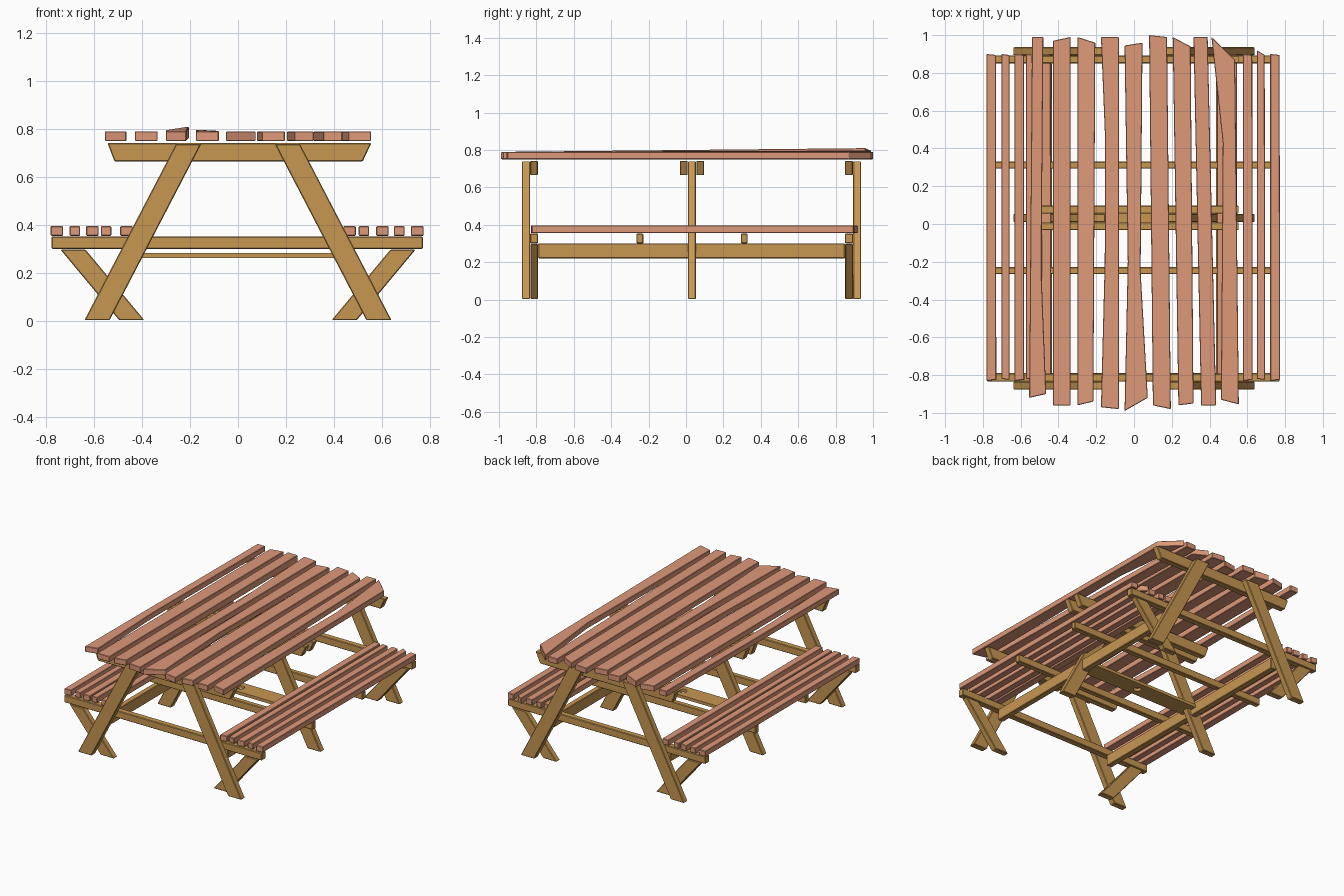
import bpy, bmesh

if "Cube" in bpy.data.objects:
    bpy.data.objects.remove(bpy.data.objects["Cube"])


def material(name, color):
    m = bpy.data.materials.new(name)
    m.diffuse_color = (*color, 1)
    m.use_nodes = True
    m.node_tree.nodes["Principled BSDF"].inputs["Base Color"].default_value = m.diffuse_color
    return m


SLAT = material("salmon_wood", (0.73, 0.32, 0.19))
FRAME = material("ochre_wood", (0.57, 0.31, 0.085))


def prism(name, outline, axis, lo, hi, mat, bevel=0.004, lift=None):
    """Extrude an outline along y (x,z outline) or z (x,y outline)."""
    bm = bmesh.new()
    put = (lambda a, b, t: (a, t, b)) if axis == 'y' else (lambda a, b, t: (a, b, t))
    rings = [[bm.verts.new(put(a, b, t)) for a, b in outline] for t in (lo, hi)]
    for i, dz in (lift or {}).items():
        rings[1][i].co.z += dz
        rings[0][i].co.z += dz * 0.5
    n = len(outline)
    bm.faces.new(rings[0])
    bm.faces.new(rings[1][::-1])
    for i in range(n):
        j = (i + 1) % n
        bm.faces.new((rings[0][j], rings[0][i], rings[1][i], rings[1][j]))
    bmesh.ops.recalc_face_normals(bm, faces=bm.faces)
    me = bpy.data.meshes.new(name)
    bm.to_mesh(me)
    bm.free()
    me.materials.append(mat)
    ob = bpy.data.objects.new(name, me)
    bpy.context.collection.objects.link(ob)
    if bevel:
        mod = ob.modifiers.new("bevel", 'BEVEL')
        mod.width = bevel
        mod.segments = 1
    return ob


def rect(x0, x1, y0, y1):
    return [(x0, y0), (x1, y0), (x1, y1), (x0, y1)]


# Table top: hand-cut irregular planks (front-left, front-right, ..., back-right, back-left)
planks = [
    [(-.555, -.92), (-.465, -.90), (-.49, -.25), (-.48, .99), (-.54, .99)],
    [(-.43, -.96), (-.335, -.96), (-.335, .99), (-.43, .97)],
    [(-.30, -.96), (-.215, -.94), (-.205, .96), (-.30, .99)],
    [(-.175, -.97), (-.08, -.98), (-.08, .99), (-.175, .99), (-.153, .45), (-.155, -.2)],
    [(-.05, -.99), (.073, -.92), (.035, -.25), (.045, .96), (-.05, .945), (-.033, -.2)],
    [(.10, -.96), (.195, -.98), (.175, .99), (.08, 1.0)],
    [(.235, -.96), (.315, -.95), (.30, .94), (.205, .99)],
    [(.355, -.96), (.435, -.96), (.39, .99), (.315, .99)],
    [(.46, -.93), (.555, -.955), (.535, .87), (.41, .99), (.47, .43)],
]
for k, outline in enumerate(planks):
    lift = {2: {2: .02, 3: .005}, 3: {2: .002, 3: .007}}.get(k)
    prism(f"top_plank_{k + 1}", outline, 'z', .75, .79, SLAT, .003, lift)

# Bench slats on each side
for side, centres in (("left", (-.755, -.68, -.607, -.55, -.465)),
                      ("right", (.747, .672, .602, .525, .465))):
    for k, c in enumerate(centres):
        w = .026 if k % 2 == 0 else .022
        prism(f"{side}_bench_slat_{k + 1}",
              [(c - w, -.83 + .01 * (k % 2)), (c + w, -.825), (c + w - .002, .895),
               (c - w, .90 + (.02 if k == 1 and side == "right" else 0))],
              'z', .355, .395, SLAT, .003)

# Splayed main legs: three frames
leg = [(.535, .003), (.64, .003), (.256, .738), (.152, .738)]
leg = [(.535, .003), (.64, .003), (.258, .738), (.153, .738)]
for place, y in (("front", -.877), ("middle", .01), ("back", .893)):
    for side, s in (("left", -1), ("right", 1)):
        prism(f"{place}_{side}_leg", [(s * x, z) for x, z in leg], 'y', y, y + .043, FRAME)

# Tapered beams under the table top
for k, y in enumerate((-.834, -.033, .055, .85)):
    prism(f"top_beam_{k + 1}", [(-.515, .665), (.52, .665), (.556, .742), (-.544, .742)],
          'y', y, y + .042, FRAME)

# Cross beams under the benches
for k, (y0, y1) in enumerate(((-.834, -.79), (-.265, -.228), (.293, .33), (.85, .893))):
    prism(f"bench_beam_{k + 1}", rect(-.777, .77, .30, .352), 'y', y0, y1, FRAME)

# Bench braces crossing behind the end legs
brace = [(.39, .003), (.495, .003), (.74, .297), (.635, .297)]
for place, y in (("front", -.832), ("back", .851)):
    for side, s in (("left", -1), ("right", 1)):
        prism(f"{place}_{side}_brace", [(s * x, z) for x, z in brace], 'y', y, y + .042, FRAME)

# Long side rails joining the frames
for side, x0 in (("left", -.475), ("right", .435)):
    prism(f"{side}_long_rail", rect(x0, x0 + .04, .22, .30), 'y', -.79, .85, FRAME)

# Centre board with pole hole
board = prism("centre_board", rect(-.435, .435, -.03, .095), 'z', .262, .283, FRAME, 0)
bpy.ops.mesh.primitive_cylinder_add(vertices=16, radius=.025, depth=.1, location=(0, .032, .27))
cutter = bpy.context.object
cutter.name = "pole_hole_cutter"
cutter.hide_render = True
cutter.hide_viewport = False
cutter.display_type = 'WIRE'
cut = board.modifiers.new("pole_hole", 'BOOLEAN')
cut.operation = 'DIFFERENCE'
cut.object = cutter
